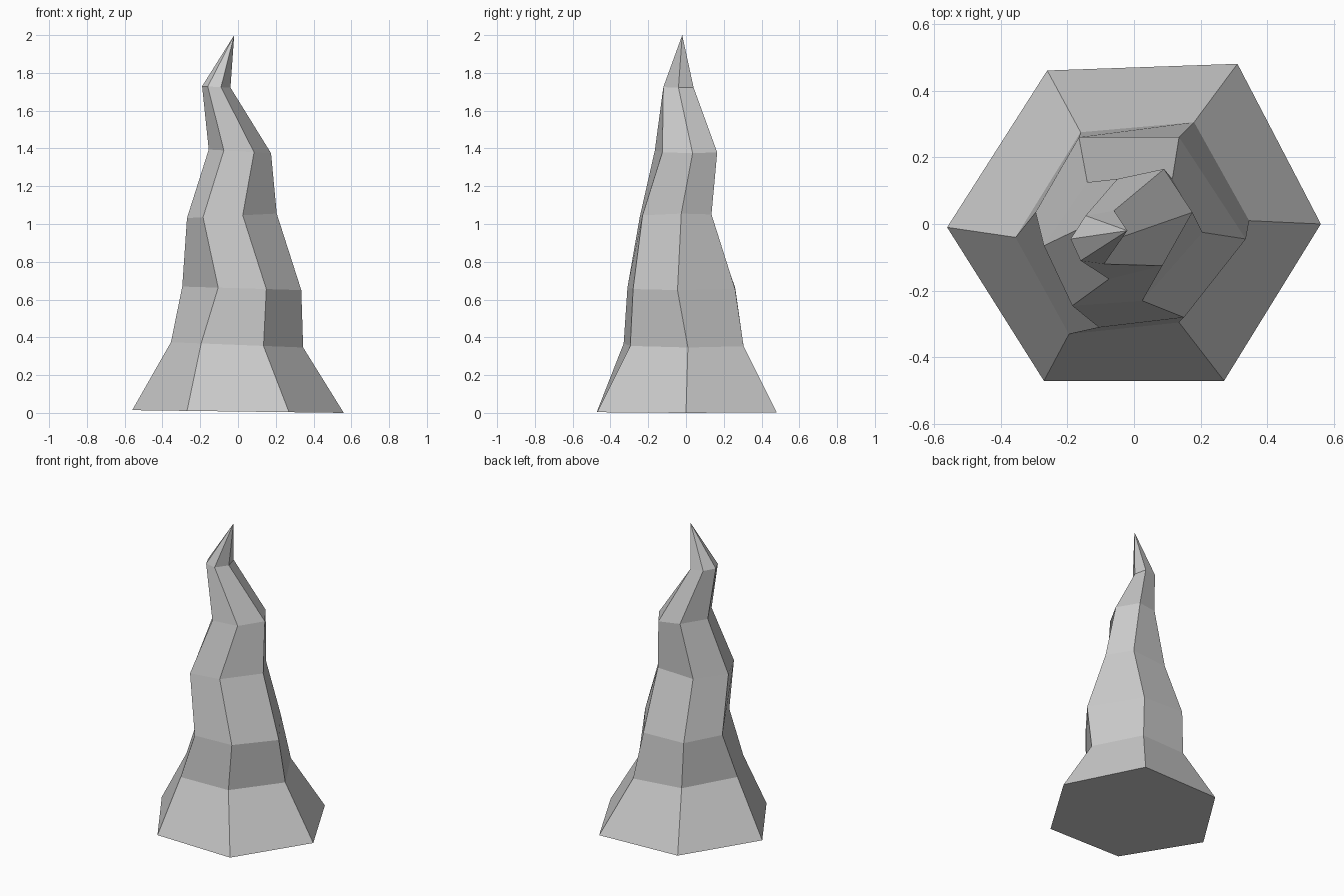
import bpy
import bmesh

# Remove the default object
default = bpy.data.objects.get("Cube")
if default:
    bpy.data.objects.remove(default, do_unlink=True)

# One plain stone colour
stone = bpy.data.materials.new("stone_grey")
stone.use_nodes = True
colour = (0.6, 0.6, 0.6, 1.0)
stone.diffuse_color = colour
stone.node_tree.nodes["Principled BSDF"].inputs["Base Color"].default_value = colour

# Uneven six-sided cross-sections in hundredths of a unit, running
# right, back right, back left, left, front left, front right.
# Each is (height, sideways tilt, corner points).
sections = [
    (0.01, -0.013, [(56, 0), (31, 48), (-26, 46), (-56, -1), (-27, -47), (27, -47)]),
    (0.36, -0.04, [(34.5, 1), (18, 30.5), (-16, 27.5), (-35.5, -4), (-19.5, -33), (13.5, -29.5)]),
    (0.66, -0.03, [(33.5, -4.5), (13.5, 26), (-16.5, 26), (-29.5, 3.5), (-10.5, -31), (15, -28)]),
    (1.045, 0.05, [(20.5, -2.5), (11.5, 13.5), (-14, 12.5), (-27, -6.5), (-18.5, -24.5), (2.5, -23)]),
    (1.385, -0.06, [(17.5, 3.5), (9, 16.5), (-5, 13.5), (-15.5, -1), (-7.5, -16.5), (8.5, -12.5)]),
    (1.72, -0.05, [(-4, -4), (-6, 4), (-14.5, 2.5), (-19, -4.5), (-16, -11), (-9, -12)]),
]
tip_position = (-0.02, -0.02, 2.0)


def add_section(bm, height, tilt, corners):
    """Place one ring of corners, leaning along x."""
    return [bm.verts.new((x / 100, y / 100, height + tilt * x / 100))
            for x, y in corners]


def bridge(bm, lower, upper):
    """Join two rings with a band of side faces."""
    count = len(lower)
    for i in range(count):
        j = (i + 1) % count
        bm.faces.new((lower[i], lower[j], upper[j], upper[i]))


# Twisting rock spire
bm = bmesh.new()
rings = [add_section(bm, *section) for section in sections]
for lower, upper in zip(rings, rings[1:]):
    bridge(bm, lower, upper)

# Flat underside
bm.faces.new(list(reversed(rings[0])))

# Pointed tip
tip = bm.verts.new(tip_position)
top = rings[-1]
for i, corner in enumerate(top):
    bm.faces.new((corner, top[(i + 1) % len(top)], tip))

# Rest the lowest corner on the ground
lowest = min(v.co.z for v in rings[0])
for v in rings[0]:
    v.co.z -= lowest
bmesh.ops.recalc_face_normals(bm, faces=bm.faces[:])

mesh = bpy.data.meshes.new("rock_spire")
bm.to_mesh(mesh)
bm.free()
mesh.materials.append(stone)
spire = bpy.data.objects.new("rock_spire", mesh)
bpy.context.collection.objects.link(spire)
